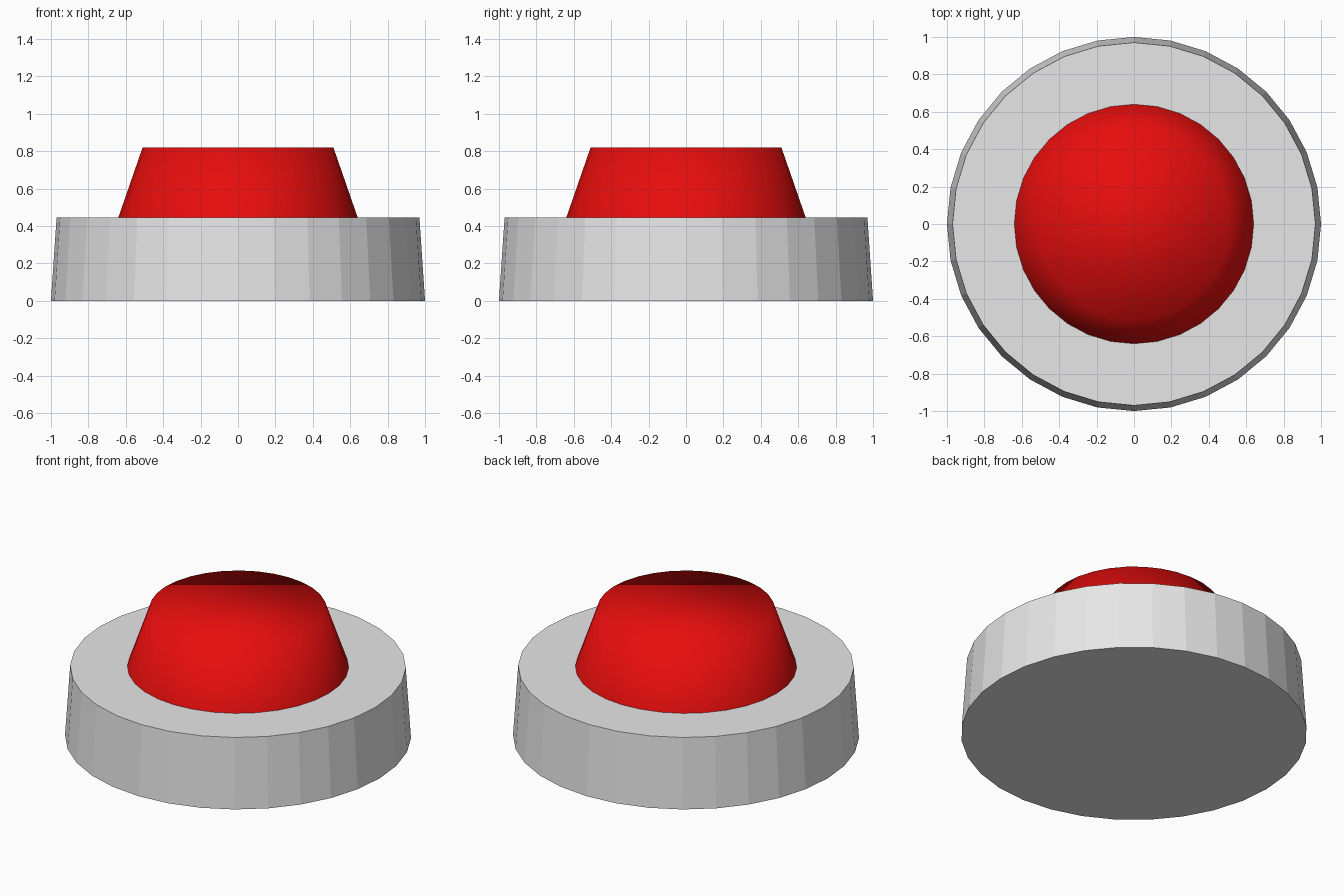
import bpy, bmesh, math

if "Cube" in bpy.data.objects:
    bpy.data.objects.remove(bpy.data.objects["Cube"])

SIDES = 32


def material(name, colour):
    m = bpy.data.materials.new(name)
    m.diffuse_color = (*colour, 1.0)
    m.use_nodes = True
    m.node_tree.nodes["Principled BSDF"].inputs["Base Color"].default_value = m.diffuse_color
    return m


def frustum(name, r_low, r_high, z_low, z_high, mat, smooth=False, bottom=True):
    """Tapered round part made from two rings and end caps."""
    bm = bmesh.new()
    rings = []
    for r, z in ((r_low, z_low), (r_high, z_high)):
        rings.append([bm.verts.new((r * math.sin(2 * math.pi * i / SIDES),
                                    -r * math.cos(2 * math.pi * i / SIDES), z))
                      for i in range(SIDES)])
    low, high = rings
    for i in range(SIDES):
        j = (i + 1) % SIDES
        bm.faces.new((low[i], low[j], high[j], high[i]))
    bm.faces.new(high)
    if bottom:
        bm.faces.new(low[::-1])
    for f in bm.faces:
        f.smooth = smooth
    mesh = bpy.data.meshes.new(name)
    bm.to_mesh(mesh)
    bm.free()
    mesh.materials.append(mat)
    obj = bpy.data.objects.new(name, mesh)
    bpy.context.collection.objects.link(obj)
    return obj


grey = material("light grey", (0.8, 0.8, 0.8))
red = material("bright red", (0.8, 0.004, 0.004))

# Faceted housing
frustum("base", 1.0, 0.97, 0.0, 0.445, grey)
# Push button, smooth shaded all over and open where it meets the housing
frustum("button", 0.64, 0.51, 0.445, 0.82, red, smooth=True, bottom=False)
